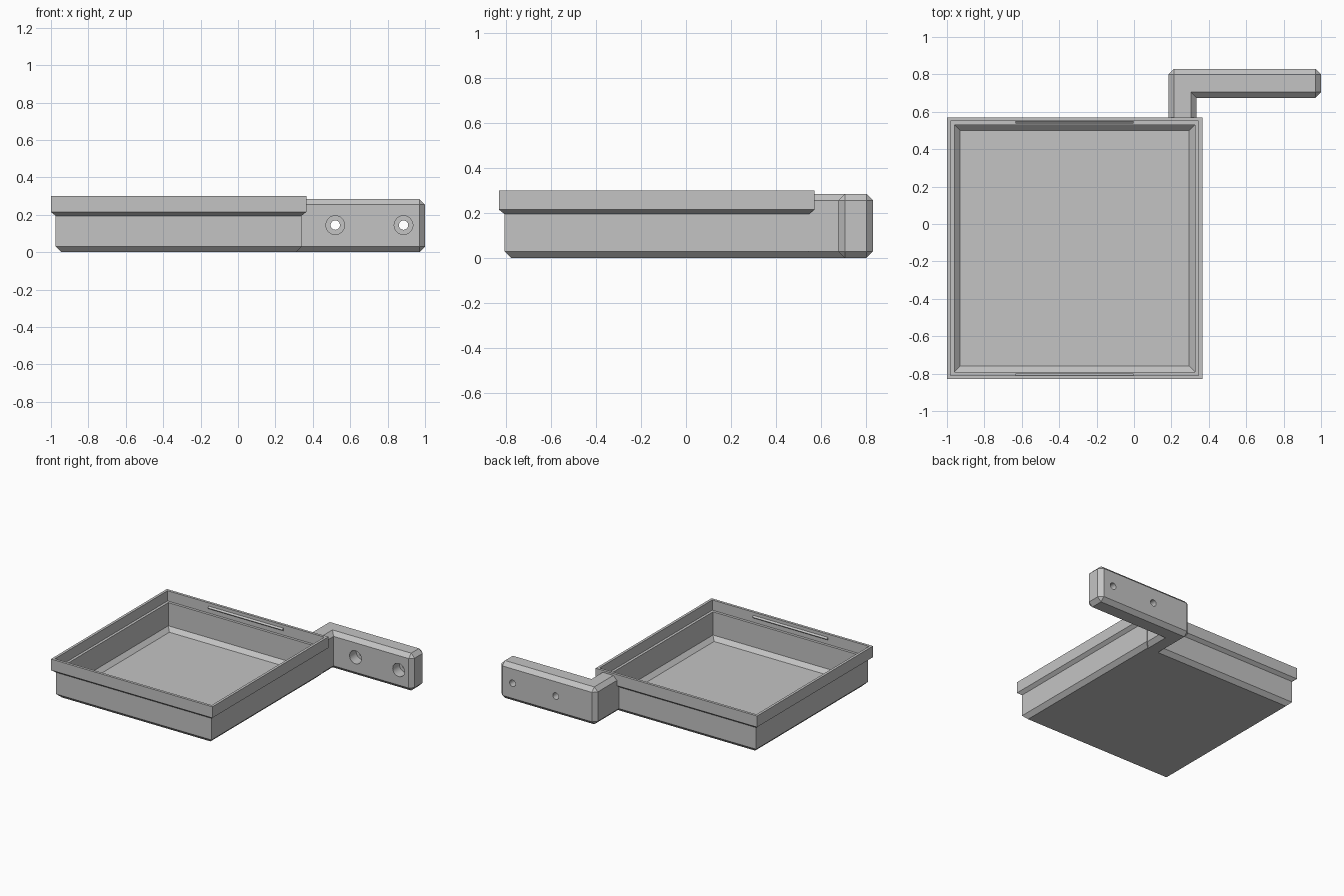
import bpy, bmesh
from mathutils import Vector, Matrix

cube = bpy.data.objects.get("Cube")
if cube:
    bpy.data.objects.remove(cube, do_unlink=True)

GREY = (0.55, 0.55, 0.55, 1.0)
mat = bpy.data.materials.new("plain grey")
mat.use_nodes = True
mat.diffuse_color = GREY
mat.node_tree.nodes["Principled BSDF"].inputs["Base Color"].default_value = GREY

CX, CY = -0.3175, -0.13      # tray centre
HX, HY = 0.6825, 0.70        # tray half sizes at the rim


def finish(name, bm):
    bmesh.ops.recalc_face_normals(bm, faces=bm.faces)
    mesh = bpy.data.meshes.new(name)
    bm.to_mesh(mesh)
    bm.free()
    mesh.materials.append(mat)
    obj = bpy.data.objects.new(name, mesh)
    bpy.context.collection.objects.link(obj)
    return obj


def loft(name, rings):
    """Solid skin through rings of equal length, capped at both ends."""
    bm = bmesh.new()
    rows = [[bm.verts.new(p) for p in ring] for ring in rings]
    n = len(rows[0])
    for a, b in zip(rows, rows[1:]):
        for i in range(n):
            j = (i + 1) % n
            bm.faces.new((a[i], a[j], b[j], b[i]))
    bm.faces.new(rows[0])
    bm.faces.new(rows[-1])
    return finish(name, bm)


def stepped_box(name, profile):
    """Rectangular solid from (inset, height) pairs."""
    corners = ((-1, -1), (1, -1), (1, 1), (-1, 1))
    return loft(name, [[(CX + sx * (HX - d), CY + sy * (HY - d), z)
                        for sx, sy in corners] for d, z in profile])


def cylinder(name, x, z, radius, y0, y1):
    bm = bmesh.new()
    place = Matrix.Translation((x, (y0 + y1) / 2, z)) @ Matrix.Rotation(1.5707963, 4, "X")
    bmesh.ops.create_cone(bm, cap_ends=True, segments=32, radius1=radius,
                          radius2=radius, depth=y1 - y0, matrix=place)
    return finish(name, bm)


def combine(target, other, operation):
    mod = target.modifiers.new("combine", "BOOLEAN")
    mod.operation, mod.solver, mod.object = operation, "EXACT", other
    bpy.context.view_layer.objects.active = target
    bpy.ops.object.modifier_apply(modifier=mod.name)
    bpy.data.objects.remove(other, do_unlink=True)


# Tray body with chamfered foot and overhanging rim
tray = stepped_box("tray_and_bracket", [(0.055, 0), (0.025, 0.03), (0.025, 0.195),
                                        (0, 0.215), (0, 0.30)])

# L-shaped mounting bracket, chamfered except at the inner corner
TOP, END, ROOT = 0.285, 1.0, 0.45
outline = [(0.185, ROOT), (0.335, ROOT), (0.335, 0.675),
           (END, 0.675), (END, 0.83), (0.185, 0.83)]
bracket = loft("bracket", [[(x, y, z) for x, y in outline] for z in (0, TOP)])
bm = bmesh.new()
bm.from_mesh(bracket.data)
inner = Vector((0.335, 0.675))


def chamfered(edge):
    a, b = (v.co for v in edge.verts)
    at_root = a.y < ROOT + 0.01 and b.y < ROOT + 0.01
    in_corner = all((v.xy - inner).length < 0.01 for v in (a, b))
    return not at_root and not in_corner


bmesh.ops.bevel(bm, geom=[e for e in bm.edges if chamfered(e)], offset=0.03,
                offset_type="OFFSET", segments=1, profile=0.5, affect="EDGES")
bmesh.ops.recalc_face_normals(bm, faces=bm.faces)
bm.to_mesh(bracket.data)
bm.free()
combine(tray, bracket, "UNION")

# Hollow interior with a lid ledge and chamfered floor edge
cavity = stepped_box("cavity", [(0.07, 0.015), (0.04, 0.045), (0.04, 0.222),
                                (0.02, 0.222), (0.02, 0.35)])
combine(tray, cavity, "DIFFERENCE")

# Counterbored screw holes
for x in (0.52, 0.885):
    combine(tray, cylinder("screw_hole", x, 0.145, 0.025, 0.6, 0.9), "DIFFERENCE")
    combine(tray, cylinder("counterbore", x, 0.145, 0.05, 0.6, 0.755), "DIFFERENCE")

# Snap ridges inside the front and back rim
for name, side in (("front_snap_ridge", -1), ("back_snap_ridge", 1)):
    wall = CY + side * (HY - 0.018)
    tip = CY + side * (HY - 0.032)
    loft(name, [[(x, wall, 0.253), (x, tip, 0.265), (x, wall, 0.277)]
                for x in (CX - 0.315, CX + 0.315)])

# Crisp edges with smooth hole walls
bpy.ops.object.select_all(action="DESELECT")
tray.select_set(True)
bpy.context.view_layer.objects.active = tray
bpy.ops.object.shade_smooth_by_angle(angle=0.4)
